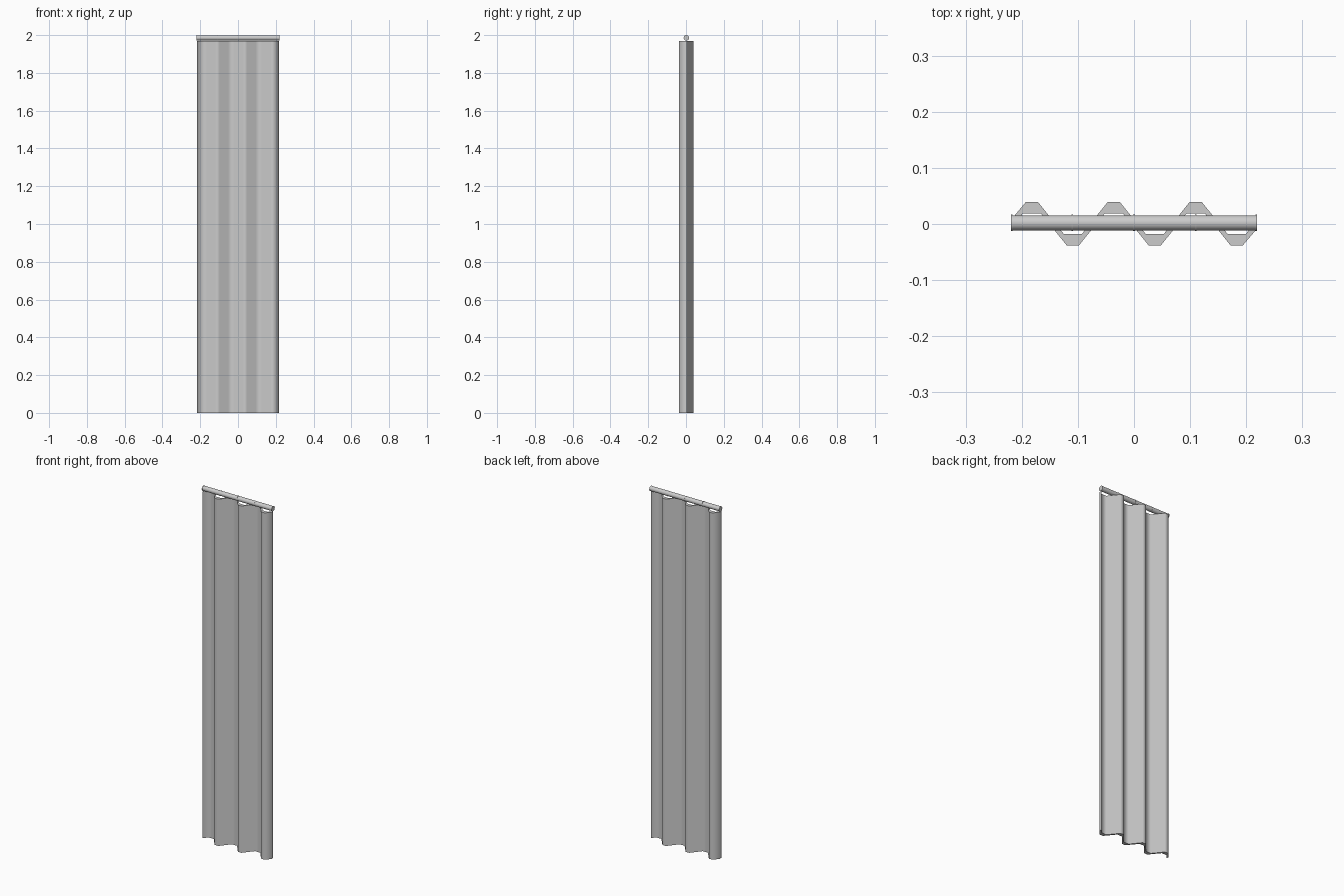
import bpy, bmesh, math
from mathutils import Matrix

cube = bpy.data.objects.get("Cube")
if cube:
    bpy.data.objects.remove(cube)

grey = bpy.data.materials.new("light_grey")
grey.use_nodes = True
colour = (0.6, 0.6, 0.6, 1)
grey.diffuse_color = colour
grey.node_tree.nodes["Principled BSDF"].inputs["Base Color"].default_value = colour

HALF = 0.218       # half width of the panel
PITCH = 0.146      # distance between two folds
TOP = 1.97         # height of the panel


def finish(name, bm, angle):
    bmesh.ops.recalc_face_normals(bm, faces=bm.faces)
    mesh = bpy.data.meshes.new(name)
    bm.to_mesh(mesh)
    bm.free()
    mesh.materials.append(grey)
    obj = bpy.data.objects.new(name, mesh)
    bpy.context.collection.objects.link(obj)
    bpy.ops.object.select_all(action="DESELECT")
    obj.select_set(True)
    bpy.context.view_layer.objects.active = obj
    bpy.ops.object.shade_smooth_by_angle(angle=math.radians(angle))
    return obj


# Folded panel: trapezoid waves, with front and back outlines offset in y
def outline(peak_y, valley_y, peak_half, valley_half, start_y, end_y):
    points = [(-HALF, start_y)]
    for i in range(3):
        peak = -0.182 + i * PITCH
        valley = peak + PITCH / 2
        points += [(peak - peak_half, peak_y), (peak + peak_half, peak_y),
                   (valley - valley_half, valley_y), (valley + valley_half, valley_y)]
    return points + [(HALF, end_y)]


back = outline(0.039, -0.018, 0.011, 0.016, 0.009, 0.005)
front = outline(0.019, -0.038, 0.016, 0.011, -0.006, -0.010)
bm = bmesh.new()
rows = [[[bm.verts.new((x, y, z)) for x, y in side] for side in (front, back)]
        for z in (0, TOP)]
low, high = rows
for i in range(len(front) - 1):
    for side in (0, 1):
        bm.faces.new((low[side][i], low[side][i + 1], high[side][i + 1], high[side][i]))
    for row in rows:
        bm.faces.new((row[0][i], row[0][i + 1], row[1][i + 1], row[1][i]))
for i in (0, -1):
    bm.faces.new((low[0][i], low[1][i], high[1][i], high[0][i]))
finish("folded_panel", bm, 60)


# Round parts lying along x
def cylinder(name, x, length, radius, sides=16):
    bm = bmesh.new()
    spin = Matrix.Translation((x, 0.002, 1.9855)) @ Matrix.Rotation(math.pi / 2, 4, "Y")
    bmesh.ops.create_cone(bm, cap_ends=True, segments=sides, radius1=radius,
                          radius2=radius, depth=length, matrix=spin)
    finish(name, bm, 40)


cylinder("top_rail", 0, 2 * HALF, 0.0135)
for name, x in (("right_end_ring", -HALF), ("right_ring", -0.11), ("middle_ring", 0),
                ("left_ring", 0.11), ("left_end_ring", HALF)):
    cylinder(name, x, 0.003, 0.0145)
